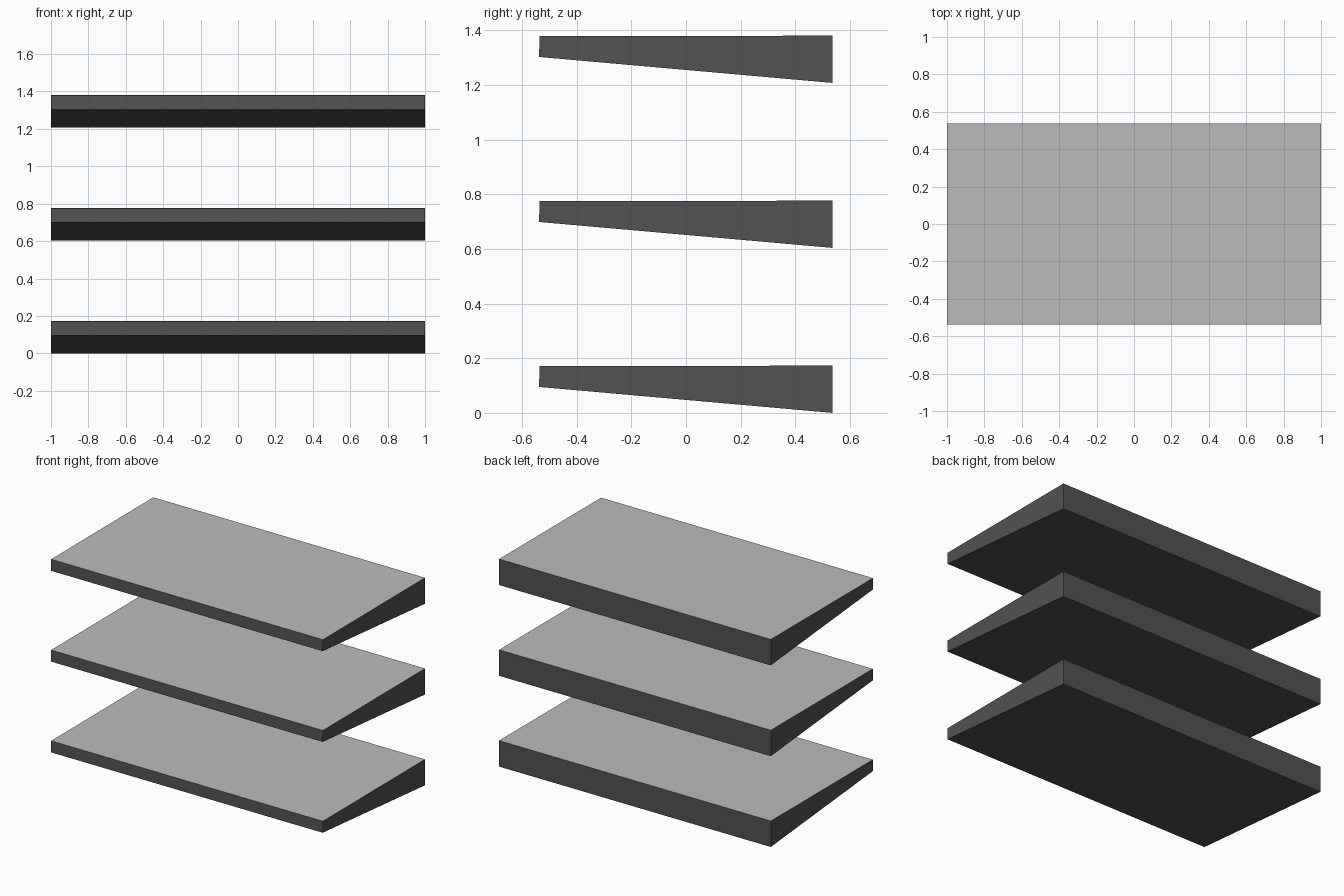
import bpy

if "Cube" in bpy.data.objects:
    bpy.data.objects.remove(bpy.data.objects["Cube"])

HALF_WIDTH = 1.0
SPACING = 0.604
# Side profile (y, z): thin front lip, deep back edge
PROFILE = [(-0.538, 0.095), (0.537, 0.0), (0.537, 0.173), (-0.536, 0.171)]
TOP_FACE = 4  # index of the face over the profile's upper edge


def grey(name, value):
    mat = bpy.data.materials.new(name)
    mat.diffuse_color = (value, value, value, 1)
    mat.use_nodes = True
    mat.node_tree.nodes["Principled BSDF"].inputs["Base Color"].default_value = mat.diffuse_color
    return mat


# Dark body, lighter top surface
BODY = grey("dark_body", 0.085)
TOP = grey("light_top", 0.50)


def tapered_shelf(name, z):
    n = len(PROFILE)
    verts = [(x, y, pz) for x in (-HALF_WIDTH, HALF_WIDTH) for y, pz in PROFILE]
    faces = [tuple(reversed(range(n))), tuple(range(n, 2 * n))]
    faces += [(i, (i + 1) % n, n + (i + 1) % n, n + i) for i in range(n)]
    mesh = bpy.data.meshes.new(name)
    mesh.from_pydata(verts, [], faces)
    mesh.materials.append(BODY)
    mesh.materials.append(TOP)
    mesh.polygons[TOP_FACE].material_index = 1
    mesh.update()
    shelf = bpy.data.objects.new(name, mesh)
    shelf.location.z = z
    bpy.context.collection.objects.link(shelf)


# Three identical shelves, evenly stacked
for i, level in enumerate(("lower", "middle", "upper")):
    tapered_shelf(level + "_shelf", i * SPACING)
